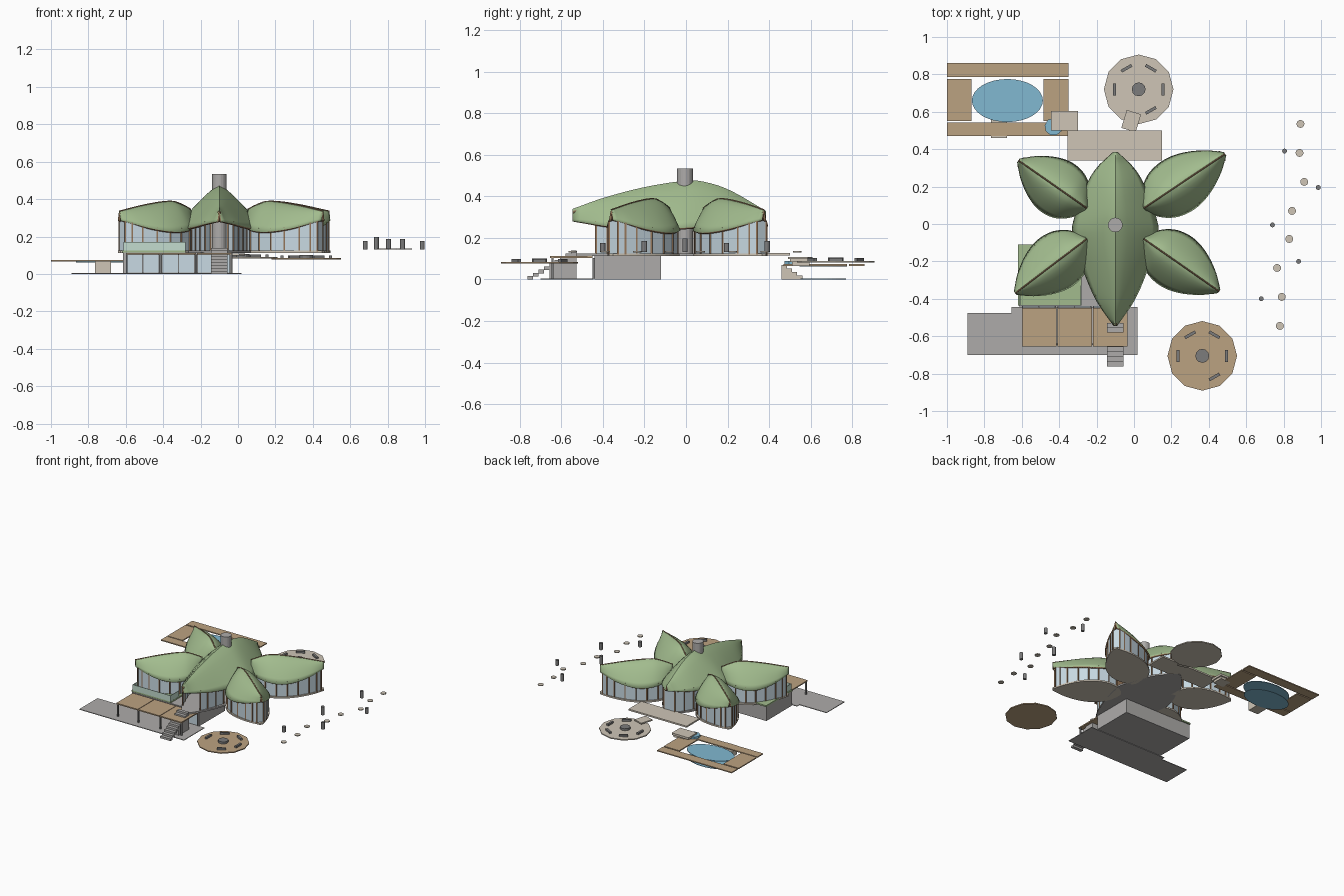
import bpy, bmesh, math
from mathutils import Vector, Matrix

if "Cube" in bpy.data.objects:
    bpy.data.objects.remove(bpy.data.objects["Cube"])

def material(name, r, g, b):
    m = bpy.data.materials.new(name)
    m.diffuse_color = (r, g, b, 1)
    m.use_nodes = True
    m.node_tree.nodes["Principled BSDF"].inputs["Base Color"].default_value = m.diffuse_color
    return m

GREEN = material("green_roof", .36, .50, .27)
BROWN = material("brown_trim", .30, .18, .10)
WOOD = material("wood", .50, .36, .22)
STONE = material("pale_stone", .62, .56, .47)
GLASS = material("glass", .58, .70, .77)
WATER = material("water", .22, .48, .64)
GREY = material("grey", .42, .41, .40)
DARK = material("dark_grey", .2, .2, .2)
RAIL = material("rail_glass", .55, .72, .62)

def finish(name, bm, mats):
    me = bpy.data.meshes.new(name)
    bm.to_mesh(me)
    bm.free()
    ob = bpy.data.objects.new(name, me)
    bpy.context.collection.objects.link(ob)
    for m in mats:
        me.materials.append(m)
    return ob

def box(name, x0, x1, y0, y1, z0, z1, mat, rot=0):
    bm = bmesh.new()
    bmesh.ops.create_cube(bm, size=1)
    bm.transform(Matrix.Translation(((x0+x1)/2, (y0+y1)/2, (z0+z1)/2)) @ Matrix.Rotation(rot, 4, 'Z')
                 @ Matrix.Diagonal((x1-x0, y1-y0, z1-z0, 1)))
    return finish(name, bm, [mat])

def disc(name, x, y, z0, z1, r, mat, n=12, ry=None):
    bm = bmesh.new()
    bmesh.ops.create_cone(bm, cap_ends=True, segments=n, radius1=1, radius2=1, depth=1)
    bm.transform(Matrix.Translation((x, y, (z0+z1)/2)) @ Matrix.Diagonal((r, ry or r, z1-z0, 1)))
    return finish(name, bm, [mat])

def prism(name, pts, z0, z1, mat):
    bm = bmesh.new()
    f = bm.faces.new([bm.verts.new((p[0], p[1], z0)) for p in pts])
    ext = bmesh.ops.extrude_face_region(bm, geom=[f])
    bmesh.ops.translate(bm, vec=(0, 0, z1-z0), verts=[v for v in ext['geom'] if isinstance(v, bmesh.types.BMVert)])
    bmesh.ops.recalc_face_normals(bm, faces=bm.faces)
    return finish(name, bm, [mat])

def curve(keys, t):
    """smooth interpolation through (t, value) keys"""
    for i in range(len(keys)-1):
        (a, va), (b, vb) = keys[i], keys[i+1]
        if t <= b:
            def slope(k):
                lo, hi = keys[max(k-1, 0)], keys[min(k+1, len(keys)-1)]
                return (hi[1]-lo[1]) / (hi[0]-lo[0])
            h, s = b-a, (t-a)/(b-a)
            return ((2*s**3-3*s*s+1)*va + (s**3-2*s*s+s)*h*slope(i)
                    + (3*s*s-2*s**3)*vb + (s**3-s*s)*h*slope(i+1))
    return keys[-1][1]

class Leaf:
    """leaf-shaped wing: roof, ridge beam, floor slab and glass walls"""
    def __init__(self, name, base, tip, width, ridge, eave, power):
        self.name, self.base, self.d = name, Vector(base), Vector(tip)-Vector(base)
        self.n = Vector((-self.d.y, self.d.x)).normalized()
        self.w, self.r, self.e, self.power = width, ridge, eave, power

    def at(self, t, u):
        p = self.base + self.d*t + self.n*(u*curve(self.w, t))
        e, r = curve(self.e, t), curve(self.r, t)
        return Vector((p.x, p.y, e + (r-e)*(1-abs(u)**self.power)))

    def roof(self, nt=28, nu=14):
        bm = bmesh.new()
        g = [[bm.verts.new(self.at(i/nt, 2*j/nu-1)) for j in range(nu+1)] for i in range(nt+1)]
        for i in range(nt):
            for j in range(nu):
                bm.faces.new((g[i][j], g[i+1][j], g[i+1][j+1], g[i][j+1])).smooth = True
        ob = finish(self.name+"_roof", bm, [GREEN, BROWN])
        s = ob.modifiers.new("thickness", 'SOLIDIFY')
        s.thickness, s.offset = .012, -1
        s.material_offset = s.material_offset_rim = 1
        bpy.context.view_layer.objects.active = ob
        ob.select_set(True)
        bpy.ops.object.shade_smooth_by_angle(angle=math.radians(35))
        ob.select_set(False)

    def ridge_beam(self):
        cu = bpy.data.curves.new(self.name+"_ridge", 'CURVE')
        cu.dimensions, cu.bevel_depth, cu.bevel_resolution = '3D', .004, 0
        sp = cu.splines.new('POLY')
        sp.points.add(14)
        for i, p in enumerate(sp.points):
            p.co = (*self.at(i/14, 0), 1)
        cu.materials.append(BROWN)
        bpy.context.collection.objects.link(bpy.data.objects.new(self.name+"_ridge_beam", cu))

    def floor(self, mat):
        ts = [i/16 for i in range(17)]
        prism(self.name+"_floor", [self.at(t, .97) for t in ts] + [self.at(t, -.97) for t in ts[::-1]], .112, .124, mat)

    def walls(self, stations, part):
        bm = bmesh.new()
        prev = None
        for t, u in stations:
            p = self.at(t, u)
            v = bm.verts.new((p.x, p.y, .12)), bm.verts.new((p.x, p.y, p.z-.004))
            if prev:
                bm.faces.new((prev[0], v[0], v[1], prev[1]))
            prev = v
            box(self.name+"_mullion", p.x-.004, p.x+.004, p.y-.004, p.y+.004, .12, p.z-.006, BROWN)
        finish(self.name+part, bm, [GLASS])

# Four side wings
W = [(0, .03), (.1, .095), (.25, .142), (.45, .155), (.65, .13), (.85, .075), (1, .012)]
R = [(0, .345), (.12, .37), (.27, .388), (.6, .372), (1, .335)]
E = [(0, .25), (.4, .225), (.7, .24), (1, .285)]
for name, base, tip in (("back_right_wing", (.053, .085), (.487, .375)), ("front_right_wing", (.053, -.08), (.455, -.36)),
                        ("back_left_wing", (-.253, .085), (-.618, .34)), ("front_left_wing", (-.253, -.08), (-.635, -.37))):
    leaf = Leaf(name, base, tip, W, R, E, 1.6)
    leaf.roof()
    leaf.ridge_beam()
    leaf.floor(STONE)
    ts = (.08, .2, .35, .5, .65, .8, .9, .96)
    leaf.walls([(t, .9) for t in ts] + [(t, -.9) for t in ts[::-1]], "_glass")

# Central spine roof
spine = Leaf("spine", (-.1, .385), (-.1, -.545),
             [(0, .012), (.09, .1), (.2, .16), (.42, .23), (.5, .225), (.63, .19), (.85, .105), (1, .01)],
             [(0, .33), (.2, .435), (.35, .475), (.45, .472), (.65, .44), (.85, .39), (1, .34)],
             [(0, .29), (.4, .25), (.7, .245), (1, .28)], 1.25)
spine.roof()
spine.floor(GREY)
spine.walls([(t, .85) for t in (.25, .17, .1, .04)] + [(t, -.85) for t in (.04, .1, .17, .25)], "_rear_glass")
for u in (.85, -.85):
    spine.walls([(t, u) for t in (.68, .75, .82, .88)], "_front_glass")
disc("chimney", -.1, -.005, .12, .535, .039, GREY, 24)

# Garage, lawn terrace and glass rail
box("garage", -.615, -.03, -.44, -.12, 0, .115, GREY)
box("lawn", -.62, -.28, -.437, -.11, .115, .126, GREEN)
box("rail_front", -.607, -.285, -.437, -.433, .126, .172, RAIL)
box("rail_left", -.611, -.607, -.437, -.25, .126, .172, RAIL)
box("rail_right", -.285, -.281, -.437, -.33, .126, .172, RAIL)
for i in range(3):
    x = -.6 + i*.19
    box("garage_glass", x, x+.18, -.446, -.44, .008, .1, GLASS)
    for k in range(3):
        box("garage_mullion", x+k*.088, x+k*.088+.006, -.449, -.44, .005, .104, DARK)

# Driveway
prism("driveway", [(-.89, -.7), (.02, -.7), (.02, -.445), (-.655, -.445), (-.655, -.475), (-.89, -.475)], 0, .005, GREY)

# Front deck with posts and stairs
for i in range(3):
    box("deck_panel", -.6+i*.19, -.414+i*.19, -.655, -.45, .104, .113, WOOD)
for x in (-.595, -.415, -.225, -.04):
    box("deck_post", x-.005, x+.005, -.648, -.638, .004, .104, DARK)
for i in range(9):
    box("stair_step", -.145, -.055, -.762+i*.026, -.736+i*.026, .0 if i > 3 else i*.015, .016+i*.0155, GREY)

# Back patio and link to the fire circle
box("back_patio", -.355, .15, .34, .5, .115, .127, STONE)
box("patio_step", -.055, .025, .5, .6, .098, .108, STONE, -.3)

# Fire circles with benches
for x, y, z, m in ((.025, .72, .09, STONE), (.365, -.705, .085, WOOD)):
    disc("fire_circle", x, y, z-.008, z, .186, m)
    disc("fire_pit", x, y, z, z+.016, .037, DARK)
    for a in (0, 60, 120, 180, 300):
        a = math.radians(a)
        bx, by = x+.13*math.cos(a), y+.13*math.sin(a)
        box("bench", bx-.008, bx+.008, by-.032, by+.032, z, z+.014, DARK, a)

# Pool with deck, steps and waterfall
for x0, x1, y0, y1 in ((-1, -.35, .785, .86), (-1, -.35, .47, .542), (-1, -.868, .55, .775), (-.484, -.35, .55, .775)):
    box("pool_deck", x0, x1, y0, y1, .066, .074, WOOD)
disc("pool_water", -.677, .66, .062, .067, .19, WATER, 32, .115)
disc("pool_floor", -.677, .66, 0, .004, .185, WATER, 32, .11)
for i in range(4):
    box("pool_step", -.765, -.68, .46+i*.025, .485+i*.025, 0, .07-i*.017, STONE)
box("waterfall_rock", -.445, -.3, .5, .605, .084, .1, STONE)
box("waterfall_base", -.4, -.31, .51, .595, .066, .084, STONE)
disc("waterfall_pool", -.43, .52, .074, .09, .048, WATER, 9)

# Stepping stones and bollards
for x, y in ((.89, .535), (.885, .38), (.91, .225), (.845, .07), (.83, -.08), (.765, -.235), (.79, -.39), (.78, -.545)):
    disc("stepping_stone", x, y, .131, .137, .021, STONE, 16)
for x, y, h in ((.805, .39, .186), (.985, .195, .175), (.74, -.005, .197), (.88, -.2, .186), (.68, -.4, .175)):
    disc("bollard", x, y, .132, h, .013, DARK, 12)
